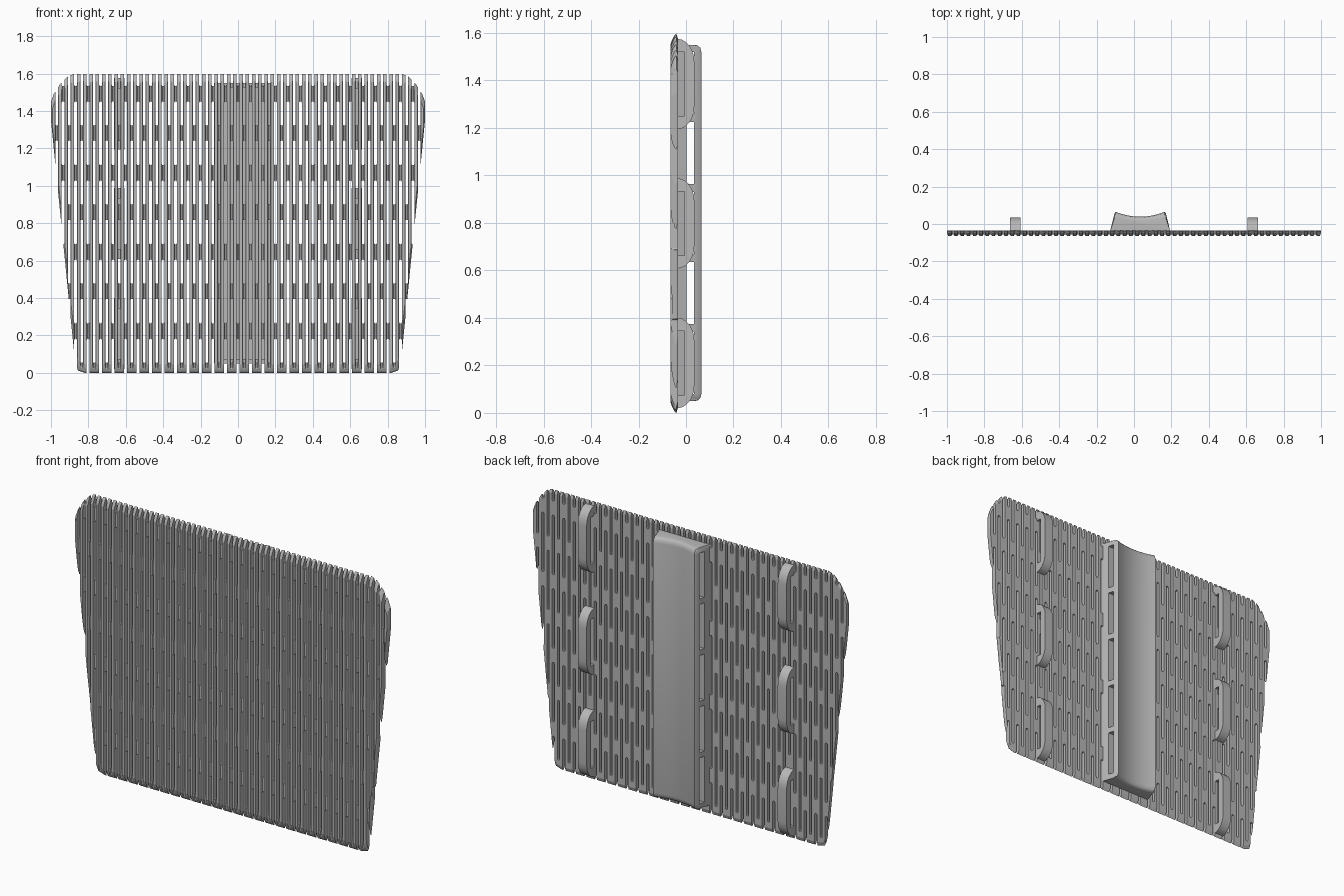
import bpy, bmesh
from math import sin, cos, pi

cube = bpy.data.objects.get("Cube")
if cube:
    bpy.data.objects.remove(cube, do_unlink=True)

grey = bpy.data.materials.new("mid grey")
grey.use_nodes = True
color = (0.48, 0.48, 0.48, 1)
grey.diffuse_color = color
grey.node_tree.nodes["Principled BSDF"].inputs["Base Color"].default_value = color


def loft(bm, rings):
    """Closed solid through rings of equal point count."""
    rows = [[bm.verts.new(p) for p in ring] for ring in rings]
    n = len(rows[0])
    for a, b in zip(rows, rows[1:]):
        for i in range(n):
            j = (i + 1) % n
            bm.faces.new((a[i], a[j], b[j], b[i]))
    bm.faces.new(rows[0][::-1])
    bm.faces.new(rows[-1])


def make(name, solids):
    bm = bmesh.new()
    for rings in solids:
        loft(bm, rings)
    bmesh.ops.recalc_face_normals(bm, faces=bm.faces)
    mesh = bpy.data.meshes.new(name)
    bm.to_mesh(mesh)
    bm.free()
    mesh.materials.append(grey)
    obj = bpy.data.objects.new(name, mesh)
    bpy.context.collection.objects.link(obj)
    return obj


def box(x0, x1, y0, y1, z0, z1):
    return [[(x0, y0, z), (x1, y0, z), (x1, y1, z), (x0, y1, z)] for z in (z0, z1)]


def carve(obj, cutters):
    for cutter in cutters:
        cutter.hide_render = True
        mod = obj.modifiers.new("cut", 'BOOLEAN')
        mod.operation = 'DIFFERENCE'
        mod.object = cutter
        try:
            mod.solver = 'MANIFOLD'
        except TypeError:
            mod.solver = 'EXACT'
    bpy.context.view_layer.update()
    graph = bpy.context.evaluated_depsgraph_get()
    result = bpy.data.meshes.new_from_object(obj.evaluated_get(graph))
    obj.modifiers.clear()
    obj.data = result
    for cutter in cutters:
        bpy.data.objects.remove(cutter, do_unlink=True)


def smooth(obj):
    bpy.ops.object.select_all(action='DESELECT')
    obj.select_set(True)
    bpy.context.view_layer.objects.active = obj
    bpy.ops.object.shade_smooth_by_angle(angle=0.6)


# Tapered plate with a rounded rim on the front
half = [(0.82, 0), (0.855, 0.012), (0.87, 0.045), (1, 1.35), (1, 1.45),
        (0.985, 1.49), (0.95, 1.545), (0.91, 1.585), (0.88, 1.597)]
outline = half + [(-x, z) for x, z in reversed(half)]
layers = [(-0.034, 0.998, 0.975), (-0.041, 1, 1), (-0.049, 0.999, 0.992),
          (-0.058, 0.996, 0.97), (-0.065, 0.992, 0.945)]
panel = make("slotted_panel", [[[(x * sx, y, 0.8 + (z - 0.8) * sz) for x, z in outline]
                                for y, sx, sz in layers]])

# Staggered through slots and front grooves
PITCH, PERIOD, LENGTH, R = 0.0334, 0.423, 0.343, 0.0075
slots, grooves = [], []
for k in range(-29, 30):
    x = k * PITCH
    first = -0.16 if k % 2 == 0 else 0.053
    for i in range(5):
        z0 = first + i * PERIOD
        z1 = z0 + LENGTH
        if z0 > 1.6:
            continue
        arc = [pi * s / 4 for s in range(5)]
        ring = [(x + R * cos(a), z1 - R + R * sin(a)) for a in arc]
        ring += [(x - R * cos(a), z0 + R - R * sin(a)) for a in arc]
        slots.append([[(px, y, pz) for px, pz in ring] for y in (-0.1, 0)])
    grooves.append([[(x - 0.012, -0.07, z), (x + 0.012, -0.07, z),
                     (x + 0.004, -0.056, z), (x - 0.004, -0.056, z)] for z in (-0.1, 1.7)])
carve(panel, [make("groove_cutter", grooves), make("slot_cutter", slots)])

# Concave spine pad with rounded ends
CX = 0.033
profile = [(CX - 0.16, -0.036), (CX - 0.137, 0.058), (CX - 0.131, 0.065)]
profile += [(CX + 0.12 * t / 5, 0.039 + 0.022 * (t / 5) ** 2) for t in range(-5, 6)]
profile += [(CX + 0.131, 0.065), (CX + 0.137, 0.058), (CX + 0.16, -0.036)]
ends = [(0.05, 0.72), (0.053, 0.85), (0.062, 0.95), (0.08, 1)]
stations = ends + [(1.6 - z, f) for z, f in reversed(ends)]
pad = make("spine_pad", [[[(x, -0.036 + (y + 0.036) * f, z) for x, y in profile]
                          for z, f in stations]])

# Hollow underside and five windows in each side wall
hollow = make("hollow_cutter", [box(CX - 0.115, CX + 0.115, -0.06, 0.03, 0.075, 1.525)])
windows = make("window_cutter", [box(CX - 0.3, CX + 0.3, 0.002, 0.034, z, z + 0.262)
                                 for z in [0.08 + 0.2945 * i for i in range(5)]])
carve(pad, [hollow, windows])
smooth(pad)

# Strap loops: three on each side of the back
LOOP_H, DEPTH, CURVE = 0.38, 0.071, 0.095
for side, sx in (("left", 1), ("right", -1)):
    for row, z0 in (("lower", 0.02), ("middle", 0.608), ("upper", 1.195)):
        angles = [pi / 2 * s / 6 for s in range(7)]
        low = [(-0.036 + DEPTH * sin(a), z0 + CURVE * (1 - cos(a))) for a in angles]
        high = [(y, 2 * z0 + LOOP_H - z) for y, z in reversed(low)]
        a, b = z0 + 0.055, z0 + LOOP_H - 0.055
        inner = [(-0.036, b), (-0.006, b), (-0.006, a), (-0.036, a)]
        mid = 0.636 * sx
        loop = make(f"{side}_{row}_strap_loop",
                    [[[(x, y, z) for y, z in low + high + inner]
                      for x in (mid - 0.028, mid + 0.028)]])
        smooth(loop)
